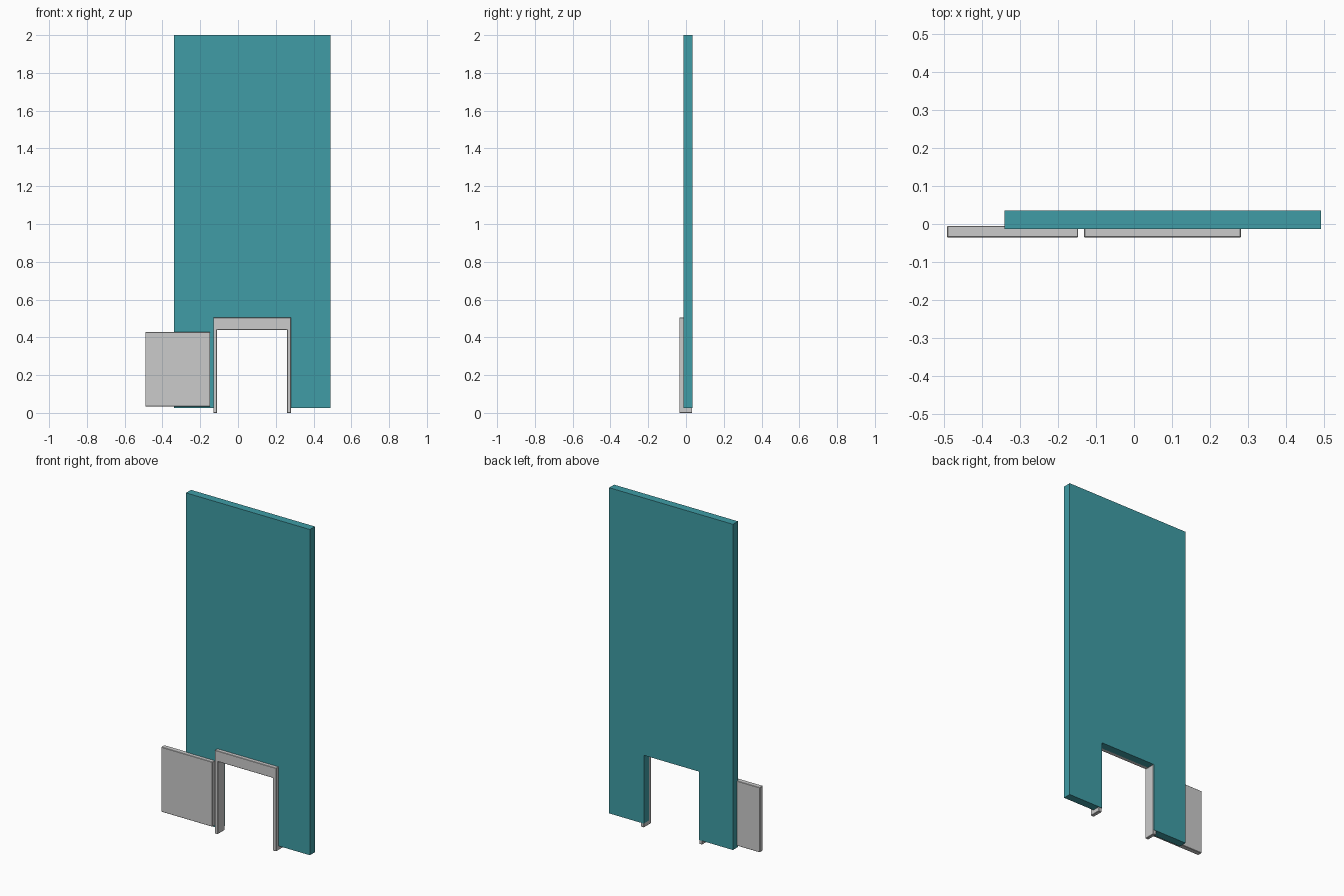
import bpy, bmesh
from mathutils import Vector

if "Cube" in bpy.data.objects:
    bpy.data.objects.remove(bpy.data.objects["Cube"])


def prism(name, outline, y_front, y_back, bevel=0.0):
    """Extrude an x/z outline from y_front back to y_back."""
    bm = bmesh.new()
    face = bm.faces.new([bm.verts.new((x, y_front, z)) for x, z in outline])
    result = bmesh.ops.extrude_face_region(bm, geom=[face])
    moved = [v for v in result["geom"] if isinstance(v, bmesh.types.BMVert)]
    bmesh.ops.translate(bm, verts=moved, vec=Vector((0, y_back - y_front, 0)))
    bmesh.ops.recalc_face_normals(bm, faces=bm.faces)
    mesh = bpy.data.meshes.new(name)
    bm.to_mesh(mesh)
    bm.free()
    obj = bpy.data.objects.new(name, mesh)
    bpy.context.collection.objects.link(obj)
    if bevel:
        mod = obj.modifiers.new("edge_chamfer", 'BEVEL')
        mod.width = bevel
        mod.segments = 1
        mod.limit_method = 'ANGLE'
    return obj


def arch(x0, x1, top, bottom, in0, in1, in_top):
    """Rectangle with an opening cut up from its lower edge."""
    return [(x0, bottom), (in0, bottom), (in0, in_top), (in1, in_top),
            (in1, bottom), (x1, bottom), (x1, top), (x0, top)]


def rect(x0, x1, z0, z1):
    return [(x0, z0), (x1, z0), (x1, z1), (x0, z1)]


FRONT, BACK = -0.0355, 0.0355
teal = bpy.data.materials.new("teal_paint")
teal.diffuse_color = (0.05, 0.336, 0.381, 1)
teal.use_nodes = True
teal.node_tree.nodes["Principled BSDF"].inputs["Base Color"].default_value = teal.diffuse_color

# Tall door slab; the top and right of its opening show inside the frame
slab = prism("door_slab", arch(-0.34, 0.491, 2.0, 0.025, -0.112, 0.2585, 0.4395),
             -0.0125, BACK)
slab.data.materials.append(teal)

# U-shaped lining of the opening, standing proud of the slab
prism("opening_frame", arch(-0.131, 0.281, 0.505, 0.0, -0.111, 0.259, 0.44),
      FRONT, 0.033, bevel=0.002)

# Small flap swung open to the side of the frame
prism("open_flap", rect(-0.491, -0.147, 0.035, 0.428), FRONT, -0.005, bevel=0.002)
